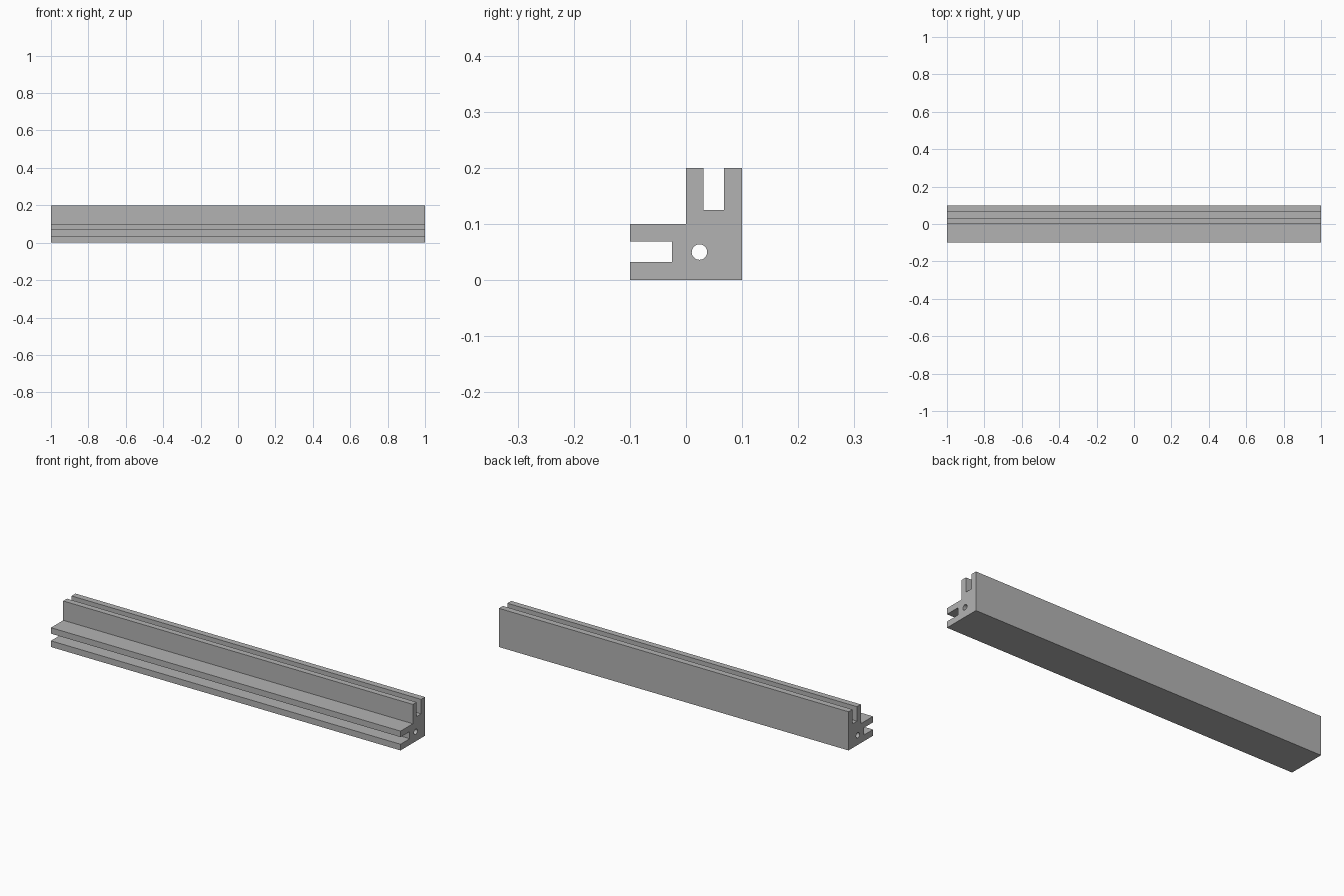
import bpy
import bmesh
from math import cos, sin, pi

cube = bpy.data.objects.get("Cube")
if cube:
    bpy.data.objects.remove(cube, do_unlink=True)

# Plain grey material
grey = bpy.data.materials.new("plain grey")
grey.use_nodes = True
colour = (0.45, 0.45, 0.45, 1)
grey.diffuse_color = colour
grey.node_tree.nodes["Principled BSDF"].inputs["Base Color"].default_value = colour

HALF_LENGTH = 1.0
# L-shaped section (y, z) with a slot in the end of each leg
outline = [(-0.1, 0), (0.1, 0), (0.1, 0.2),
           (0.068, 0.2), (0.068, 0.125), (0.031, 0.125), (0.031, 0.2),
           (0, 0.2), (0, 0.1), (-0.1, 0.1),
           (-0.1, 0.069), (-0.025, 0.069), (-0.025, 0.032), (-0.1, 0.032)]
# Round bore through the corner
SIDES = 32
bore = [(0.024 + 0.0138 * cos(2 * pi * i / SIDES),
         0.05 + 0.0138 * sin(2 * pi * i / SIDES)) for i in range(SIDES)]

bm = bmesh.new()


def add_loop(points):
    verts = [bm.verts.new((-HALF_LENGTH, y, z)) for y, z in points]
    return [bm.edges.new((v, verts[i - 1])) for i, v in enumerate(verts)]


# Fill the section around the bore, then extrude it along the bar
edges = add_loop(outline) + add_loop(bore)
bmesh.ops.triangle_fill(bm, edges=edges, use_beauty=True, normal=(-1, 0, 0))
result = bmesh.ops.extrude_face_region(bm, geom=bm.faces[:], use_keep_orig=True)
far_verts = [g for g in result["geom"] if isinstance(g, bmesh.types.BMVert)]
bmesh.ops.translate(bm, verts=far_verts, vec=(2 * HALF_LENGTH, 0, 0))
bmesh.ops.recalc_face_normals(bm, faces=bm.faces[:])

mesh = bpy.data.meshes.new("slotted_rail")
bm.to_mesh(mesh)
bm.free()
mesh.materials.append(grey)
rail = bpy.data.objects.new("slotted_rail", mesh)
bpy.context.collection.objects.link(rail)

# Smooth bore wall with sharp rail edges
bpy.context.view_layer.objects.active = rail
rail.select_set(True)
bpy.ops.object.shade_smooth_by_angle(angle=pi / 6)
